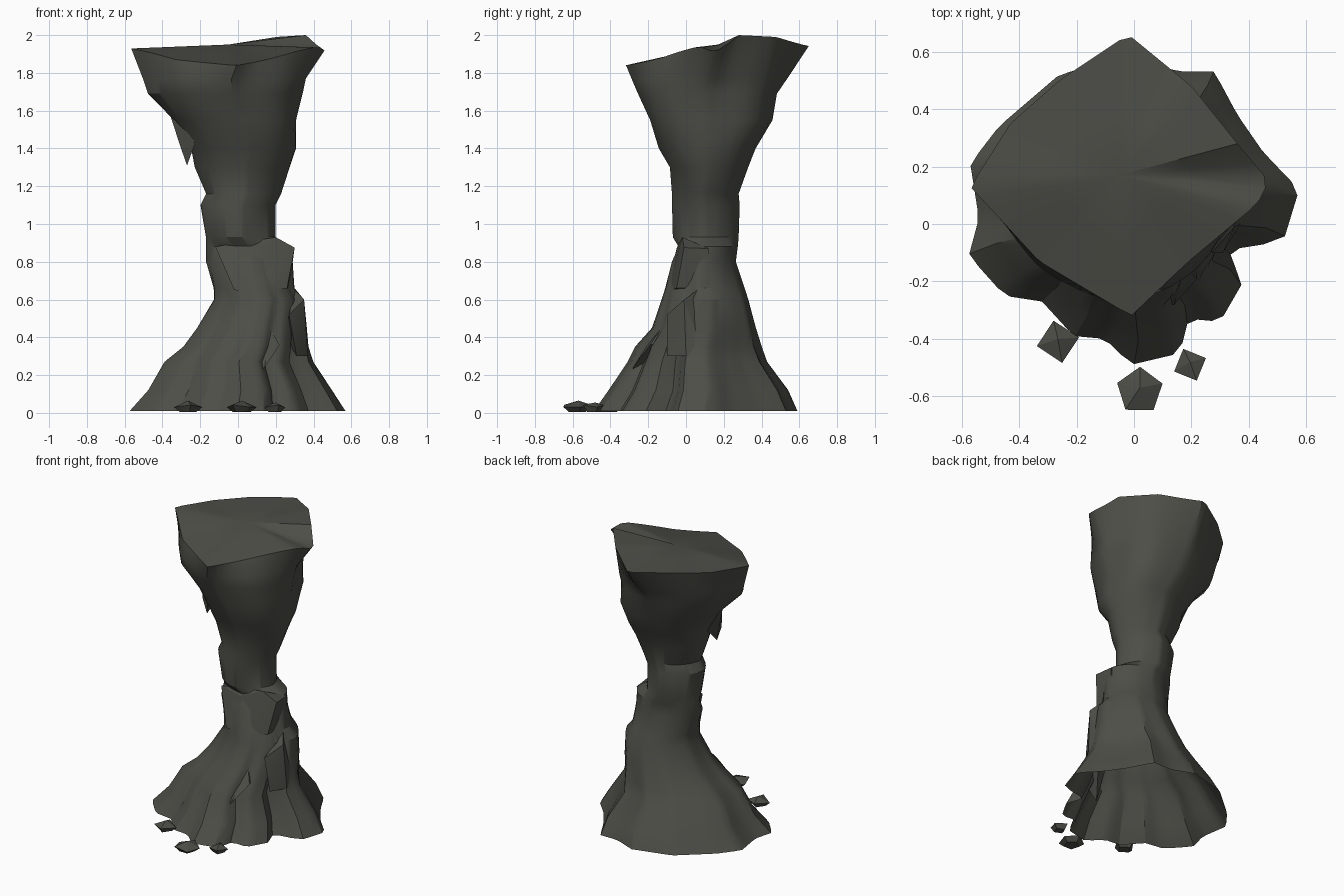
import bpy, bmesh, math, random

if "Cube" in bpy.data.objects:
    bpy.data.objects.remove(bpy.data.objects["Cube"])

random.seed(4)
N = 72

stone = bpy.data.materials.new("dark_grey_stone")
stone.diffuse_color = (0.074, 0.076, 0.063, 1)
stone.use_nodes = True
stone.node_tree.nodes["Principled BSDF"].inputs["Base Color"].default_value = stone.diffuse_color

# z, x min, x max, y min, y max, weight of foot outline, of cap outline, fullness of right corners
RINGS = [
    (0.01, -.57, .57, -.49, .59, 1, 0, 0), (0.12, -.47, .50, -.41, .54, 1, 0, 0),
    (0.27, -.39, .40, -.31, .43, .85, 0, 0), (0.35, -.29, .375, -.27, .40, .7, 0, 0),
    (0.45, -.22, .365, -.18, .37, .5, 0, 0), (0.60, -.13, .35, -.13, .33, .3, 0, 0),
    (0.66, -.13, .30, -.11, .31, .15, 0, 0), (0.80, -.17, .29, -.075, .265, 0, .2, 0),
    (0.88, -.17, .28, -.04, .275, 0, .3, 0), (0.93, -.17, .20, -.07, .28, 0, .3, 0),
    (1.10, -.20, .20, -.075, .285, 0, .3, 0), (1.16, -.17, .23, -.075, .28, 0, .3, 0),
    (1.30, -.23, .275, -.085, .33, 0, .3, .03), (1.40, -.25, .31, -.145, .37, 0, .2, .06),
    (1.55, -.34, .31, -.19, .46, 0, .25, .12), (1.69, -.48, .345, -.255, .485, 0, .45, .12),
    (1.77, -.505, .365, -.29, .54, 0, .6, .1),
]
FOOT = [(-.57, .21), (-.54, .02), (-.575, -.11), (-.45, -.25), (-.32, -.27), (-.21, -.39),
        (-.1, -.4), (-.01, -.49), (.16, -.45), (.19, -.33), (.3, -.34), (.375, -.21),
        (.33, -.09), (.52, -.06), (.575, .12), (.45, .25), (.36, .38), (.28, .53),
        (.15, .53), (0, .59), (-.26, .52), (-.47, .34)]
CAP = [(-.02, .66, 1.94), (.2, .48, 1.99), (.36, .28, 2.0), (.47, .15, 1.91), (.43, .07, 1.94),
       (.19, -.13, 1.88), (-.01, -.32, 1.84), (-.33, -.13, 1.87), (-.57, .13, 1.93),
       (-.43, .35, 1.93), (-.26, .5, 1.94)]


def polar(points, cx, cy):
    """Return a function angle -> (radius, height) that follows a straight-sided outline."""
    t = sorted((math.atan2(p[1] - cy, p[0] - cx) % math.tau,
                math.hypot(p[0] - cx, p[1] - cy), p[2] if len(p) > 2 else 0) for p in points)
    t = [(t[-1][0] - math.tau,) + t[-1][1:]] + t + [(t[0][0] + math.tau,) + t[0][1:]]

    def f(a):
        a %= math.tau
        for p, q in zip(t, t[1:]):
            if p[0] <= a <= q[0]:
                u, v = p[1] * math.sin(a - p[0]), q[1] * math.sin(q[0] - a)
                k = (a - p[0]) / (q[0] - p[0])
                r = p[1] * q[1] * math.sin(q[0] - p[0]) / (u + v)
                return r, p[2] * (1 - k) + q[2] * k
    return f


def oval(a, x0, x1, y0, y1, cx, cy):
    rx = x1 - cx if math.cos(a) > 0 else cx - x0
    ry = y1 - cy if math.sin(a) > 0 else cy - y0
    return 1 / math.sqrt((math.cos(a) / rx) ** 2 + (math.sin(a) / ry) ** 2)


def finish(bm, name, angle=32):
    bmesh.ops.recalc_face_normals(bm, faces=bm.faces)
    me = bpy.data.meshes.new(name)
    bm.to_mesh(me)
    bm.free()
    ob = bpy.data.objects.new(name, me)
    bpy.context.collection.objects.link(ob)
    me.materials.append(stone)
    bpy.ops.object.select_all(action='DESELECT')
    ob.select_set(True)
    bpy.context.view_layer.objects.active = ob
    bpy.ops.object.shade_smooth_by_angle(angle=math.radians(angle))


def chunk(name, pts):
    """Faceted rock made as the hull of a few points."""
    bm = bmesh.new()
    for p in pts:
        bm.verts.new(p)
    bmesh.ops.convex_hull(bm, input=bm.verts)
    bmesh.ops.delete(bm, geom=[v for v in bm.verts if not v.link_faces], context='VERTS')
    finish(bm, name, 20)


# Pillar: stacked rings, open at the foot
foot = polar(FOOT, 0, .05)
cap = polar(CAP, -.05, .17)
bm = bmesh.new()
angles = [math.tau * i / N for i in range(N)]
rings = []
for z, x0, x1, y0, y1, wf, wc, full in RINGS:
    cx, cy = (x0 + x1) / 2, (y0 + y1) / 2
    ring = []
    for a in angles:
        r = oval(a, x0, x1, y0, y1, cx, cy)
        r *= 1 + wf * (foot(a)[0] / oval(a, -.57, .57, -.49, .59, 0, .05) - 1)
        r *= 1 + wc * (cap(a)[0] / oval(a, -.57, .47, -.32, .66, -.05, .17) - 1)
        if math.cos(a) > 0:
            r *= 1 + full * math.sin(2 * a) ** 2
        if z > 0.1:
            r *= 1 + random.uniform(-.004, .004)
        ring.append(bm.verts.new((cx + r * math.cos(a), cy + r * math.sin(a), z)))
    rings.append(ring)
# Sloping rim and the uneven top
for s in (1, .5):
    ring = []
    for a in angles:
        r, z = cap(a)
        z = z if s == 1 else z * .5 + 1.95 * .5
        ring.append(bm.verts.new((-.05 + s * r * math.cos(a), .17 + s * r * math.sin(a), z)))
    rings.append(ring)
for lo, hi in zip(rings, rings[1:]):
    for i in range(N):
        j = (i + 1) % N
        bm.faces.new((lo[i], lo[j], hi[j], hi[i]))
mid = bm.verts.new((-.05, .17, 1.95))
for i in range(N):
    bm.faces.new((rings[-1][i], rings[-1][(i + 1) % N], mid))
finish(bm, "rock_pillar")

# Broken slabs on the front and right of the foot
chunk("front_right_slab", [(.07, -.28, .17), (.16, -.21, .35), (.22, -.19, .36), (.14, -.28, .24),
                           (.1, -.15, .35), (.2, -.1, .38), (.14, -.1, .5)])
chunk("shelf_block", [(-.12, -.01, .88), (.05, -.05, .87), (.2, -.02, .93), (.3, -.01, .875),
                      (-.02, -.1, .65), (.12, -.1, .64), (.26, -.05, .66), (.27, .12, .66),
                      (.29, .12, .87), (0, .1, .7)])
chunk("right_slab", [(.35, -.01, .6), (.3, .06, .65), (.27, -.1, .52), (.36, .1, .3),
                     (.31, -.1, .3), (.37, .0, .3), (.25, .1, .4)])
# Hanging spike under the left of the cap
chunk("hanging_spike", [(-.27, .05, 1.31), (-.305, .05, 1.41), (-.23, 0, 1.42), (-.22, .15, 1.5),
                        (-.33, .1, 1.54), (-.36, .12, 1.58), (-.24, .12, 1.4), (-.25, 0, 1.52)])

# Loose stones in front: centre x, y, radius, sides
for k, (x, y, r, n) in enumerate([(-.265, -.41, .075, 4), (.02, -.58, .083, 5), (.195, -.49, .06, 4)]):
    pts = [(x, y + .01, .065 - .01 * (k == 2))]
    for i in range(n):
        a = math.tau * i / n + .2 + k * .1
        pts.append((x + r * math.cos(a), y + r * math.sin(a), .03 + .012 * (i % 2)))
        pts.append((x + r * .6 * math.cos(a), y + r * .6 * math.sin(a), .005))
    chunk(f"loose_stone_{k + 1}", pts)
